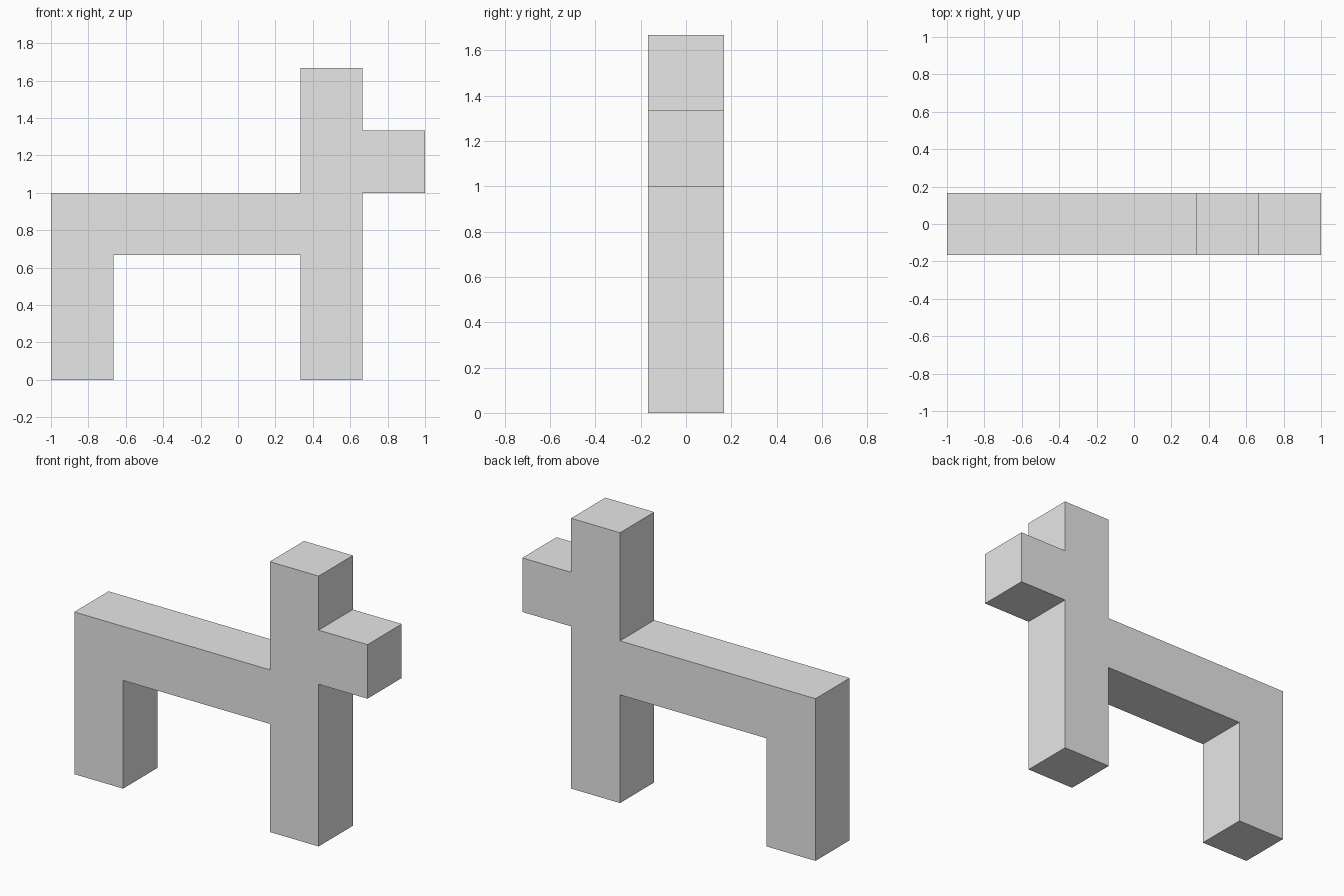
import bpy
import bmesh
from mathutils import Vector

default_cube = bpy.data.objects.get("Cube")
if default_cube:
    bpy.data.objects.remove(default_cube, do_unlink=True)

UNIT = 1 / 3  # every part is a whole number of these blocks


def make_material(name, colour):
    mat = bpy.data.materials.new(name)
    mat.use_nodes = True
    mat.diffuse_color = colour
    mat.node_tree.nodes["Principled BSDF"].inputs["Base Color"].default_value = colour
    return mat


def extrude_outline(name, outline, mat):
    """Extrude a side outline, given in blocks (x, z), one block deep in y."""
    bm = bmesh.new()
    verts = [bm.verts.new((x * UNIT, -UNIT / 2, z * UNIT)) for x, z in outline]
    front = bm.faces.new(verts)
    result = bmesh.ops.extrude_face_region(bm, geom=[front], use_keep_orig=True)
    moved = [v for v in result["geom"] if isinstance(v, bmesh.types.BMVert)]
    bmesh.ops.translate(bm, verts=moved, vec=Vector((0, UNIT, 0)))
    bmesh.ops.recalc_face_normals(bm, faces=bm.faces)
    mesh = bpy.data.meshes.new(name)
    bm.to_mesh(mesh)
    bm.free()
    mesh.materials.append(mat)
    obj = bpy.data.objects.new(name, mesh)
    bpy.context.collection.objects.link(obj)
    return obj


grey = make_material("plain grey", (0.8, 0.8, 0.8, 1))

# One solid: rear leg, back, front leg, neck and muzzle
outline = [
    (-3, 0), (-2, 0), (-2, 2), (1, 2),   # rear leg and belly
    (1, 0), (2, 0), (2, 3),              # front leg and chest
    (3, 3), (3, 4), (2, 4),              # muzzle
    (2, 5), (1, 5), (1, 3), (-3, 3),     # head, neck and back
]
extrude_outline("block_animal_body", outline, grey)
